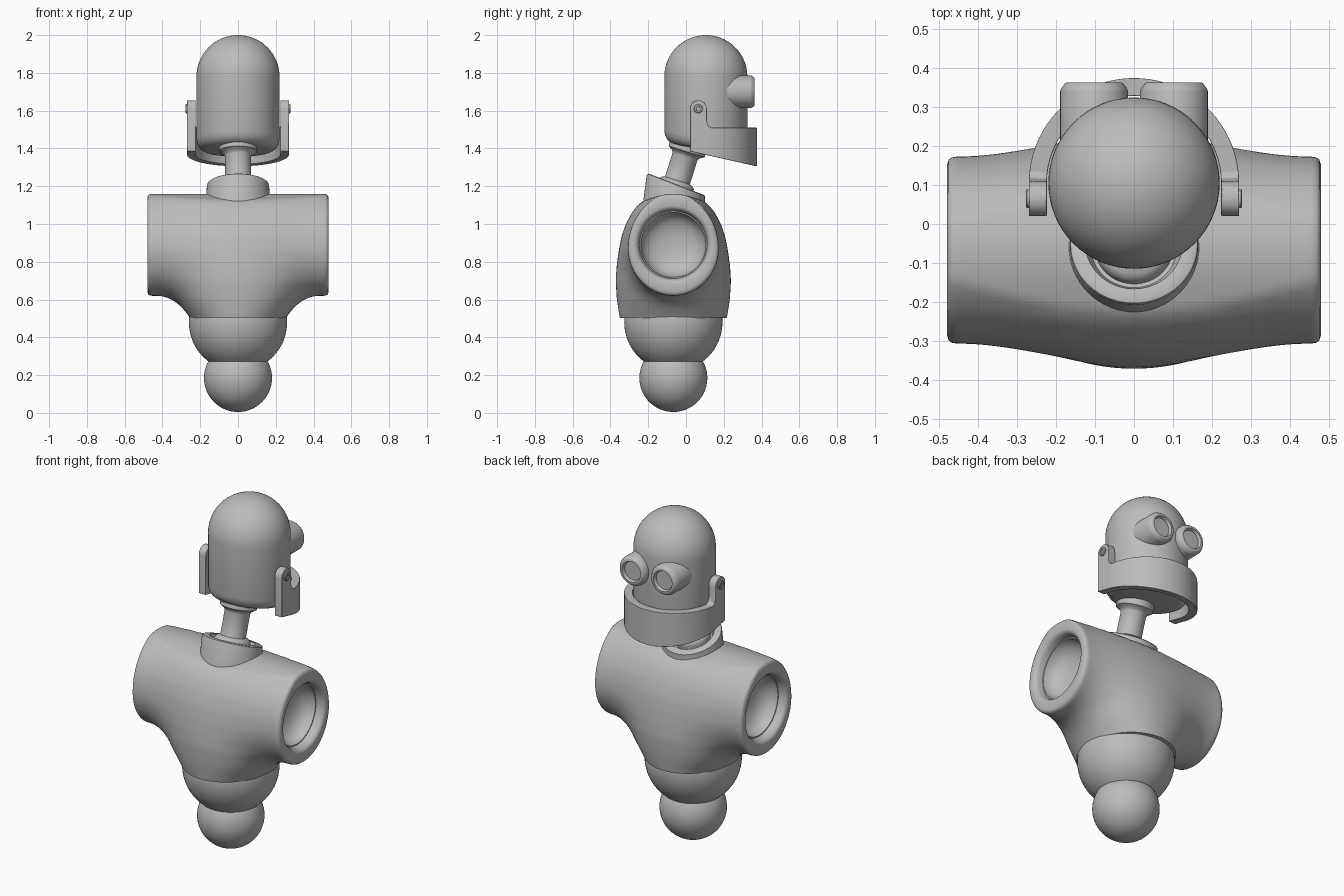
import bpy, bmesh, math
from mathutils import Vector, Matrix

if "Cube" in bpy.data.objects:
    bpy.data.objects.remove(bpy.data.objects["Cube"])

grey = bpy.data.materials.new("plain_grey")
grey.diffuse_color = (0.5, 0.5, 0.5, 1)
grey.use_nodes = True
grey.node_tree.nodes["Principled BSDF"].inputs["Base Color"].default_value = grey.diffuse_color
CY = -0.067                      # body axis in y
TAU = 2 * math.pi


def finish(name, bm, bevel=0, angle=35):
    bmesh.ops.remove_doubles(bm, verts=bm.verts, dist=1e-5)
    bmesh.ops.recalc_face_normals(bm, faces=bm.faces)
    me = bpy.data.meshes.new(name)
    bm.to_mesh(me)
    bm.free()
    me.materials.append(grey)
    me.shade_smooth()
    me.set_sharp_from_angle(angle=math.radians(angle))
    ob = bpy.data.objects.new(name, me)
    bpy.context.collection.objects.link(ob)
    if bevel:
        m = ob.modifiers.new("soft_edges", 'BEVEL')
        m.width, m.segments, m.limit_method = bevel, 2, 'ANGLE'
        m.harden_normals = True
    return ob


def loft(rings, cap=True):
    """Bridge closed rings of equal length, capping both ends."""
    bm = bmesh.new()
    vs = [[bm.verts.new(p) for p in r] for r in rings]
    n = len(rings[0])
    for a, b in zip(vs, vs[1:]):
        for i in range(n):
            j = (i + 1) % n
            bm.faces.new((a[i], a[j], b[j], b[i]))
    if cap:
        bm.faces.new(vs[0])
        bm.faces.new(vs[-1])
    return bm


def revolve(name, profile, origin, axis, n=64):
    """Turn (radius, distance along axis) points around an axis."""
    mat = Matrix.Translation(origin) @ Vector((0, 0, 1)).rotation_difference(Vector(axis)).to_matrix().to_4x4()
    rings = [[mat @ Vector((r * math.cos(TAU * i / n), r * math.sin(TAU * i / n), t))
              for i in range(n)] for r, t in profile]
    return finish(name, loft(rings))


def ball(name, r, loc):
    bm = bmesh.new()
    bmesh.ops.create_uvsphere(bm, u_segments=64, v_segments=32, radius=r,
                              matrix=Matrix.Translation(loc))
    return finish(name, bm)


def interp(table, z):
    if z <= table[0][0]:
        return table[0][1]
    for (a, u), (b, v) in zip(table, table[1:]):
        if z <= b:
            t = (z - a) / (b - a)
            return u + (v - u) * t
    return table[-1][1]


# Lower body: two stacked balls
ball("base_ball", 0.18, (0, CY, 0.185))
ball("waist_ball", 0.26, (0, CY, 0.48))

# Torso: egg-shaped shoulder tube blended with a flared trunk
WIDTH = [(0.4, 0.21), (0.5, 0.25), (0.6, 0.33), (0.7, 0.40), (0.85, 0.48), (1.0, 0.48), (1.155, 0.4)]
DEPTH = [(0.4, 0.255), (0.5, 0.283), (0.6, 0.299), (0.7, 0.305), (0.78, 0.300), (0.85, 0.287),
         (0.93, 0.268), (1.0, 0.242), (1.06, 0.208), (1.1, 0.175), (1.155, 0.1)]
ZC = 0.87


def torso_field(x, y, z):
    dz = z - ZC
    tube = (math.hypot(y / 0.24, dz / (0.285 if dz > 0 else 0.25)) - 1) * 0.24
    w, d = interp(WIDTH, z), interp(DEPTH, z)
    trunk = (math.hypot(x / w, y / d) - 1) * min(w, d)
    trunk = max(trunk, 0.38 - z, z - 1.11)
    k = 0.08
    h = max(k - abs(tube - trunk), 0) / k
    return min(tube, trunk) - h * h * k / 4


N = 96


def torso_radii(x):
    out = []
    for i in range(N):
        c, s = math.cos(TAU * i / N), math.sin(TAU * i / N)
        lo, hi = 0.0, 0.8
        for _ in range(22):
            m = (lo + hi) / 2
            lo, hi = (m, hi) if torso_field(x, m * c, ZC + m * s) < 0 else (lo, m)
        out.append(lo)
    return out


def ring_at(x, radii, zc=ZC):
    return [(x, CY + r * math.cos(TAU * i / N), zc + r * math.sin(TAU * i / N))
            for i, r in enumerate(radii)]


middle = [ring_at(x, torso_radii(abs(x))) for x in [0.455 * i / 28 for i in range(-28, 29)]]
egg = torso_radii(0.455)
rim = [ring_at(0.468, [r - 0.002 for r in egg]), ring_at(0.476, [r - 0.008 for r in egg]),
       ring_at(0.48, [r - 0.02 for r in egg])]
# rounded lip, then a shallow round socket
for x, r in [(0.48, 0.205), (0.476, 0.194), (0.466, 0.186), (0.45, 0.181), (0.43, 0.178), (0.43, 0.172),
             (0.40, 0.165), (0.37, 0.145), (0.35, 0.115), (0.337, 0.075), (0.332, 0.035), (0.33, 0.005)]:
    rim.append(ring_at(x, [r] * N, 0.89))
left = [[(-x, y, z) for x, y, z in r] for r in reversed(rim)]
bm = loft(left + middle + rim)
cut = bmesh.ops.bisect_plane(bm, geom=bm.verts[:] + bm.edges[:] + bm.faces[:],
                             plane_co=(0, 0, 0.503), plane_no=(0, 0, -1), clear_outer=True)
bmesh.ops.holes_fill(bm, edges=[e for e in bm.edges if e.is_boundary], sides=0)
finish("torso", bm)

# Collar: upright base rising to a tilted, hollow top
TILT = Vector((0, 0.36, 0.93)).normalized()


def collar_ring(r, t, level=None, n=64):
    pts = []
    for i in range(n):
        c, s = math.cos(TAU * i / n), math.sin(TAU * i / n)
        if level is not None:
            pts.append((r * c, CY + r * s, level))
        else:
            pts.append(Vector((r * c, -0.05 + r * s * TILT.z, 1.21 - r * s * TILT.y)) + TILT * t)
    return pts


finish("collar", loft([collar_ring(0.175, 0, 1.0), collar_ring(0.165, -0.012), collar_ring(0.163, -0.004),
                       collar_ring(0.157, 0), collar_ring(0.125, 0), collar_ring(0.12, -0.01),
                       collar_ring(0.11, -0.03)]))

# Neck: flared at both ends
revolve("neck", [(0.10, -0.03), (0.10, 0.012), (0.096, 0.025), (0.085, 0.036), (0.07, 0.043), (0.069, 0.05),
                 (0.069, 0.175), (0.075, 0.187), (0.09, 0.197), (0.10, 0.203), (0.10, 0.26)],
        (0, -0.058, 1.19), (0, 0.3, 0.95))

# Head: capsule with a domed top and sloping underside
HY, HR = 0.105, 0.22
rings = []


def head_ring(r, z, slope):
    return [(r * math.cos(TAU * i / 64), HY + r * math.sin(TAU * i / 64),
             z - slope * (HY + r * math.sin(TAU * i / 64))) for i in range(64)]


for r, dz in [(0.005, 0), (0.165, 0), (0.185, 0.004), (0.203, 0.016), (0.215, 0.035), (HR, 0.06)]:
    rings.append(head_ring(r, 1.41 + dz, 0.2))
for i in range(17):
    a = math.pi / 2 * i / 16
    rings.append(head_ring(max(HR * math.cos(a), 0.002), 1.78 + HR * math.sin(a), 0))
finish("head", loft(rings))

# Jaw: U-shaped band with raised hinge tabs at its ends
side = [(0.02, 1.61), (0.023, 1.627), (0.033, 1.643), (0.048, 1.653), (0.065, 1.655), (0.082, 1.653),
        (0.097, 1.643), (0.107, 1.627), (0.11, 1.61), (0.1115, 1.54), (0.119, 1.52), (0.135, 1.51)]
RO, RI = 0.27, 0.224
cols = []                        # (angle around the head, straight y or None, top z)
for y, z in side:
    cols.append((0, y, z) if y <= HY else (math.asin((y - HY) / RO), None, z))
a0 = cols[-1][0]
cols += [(a0 + (math.pi / 2 - a0) * i / 18, None, 1.51) for i in range(1, 19)]


def jaw_section(a, y, zt, sx):
    ring = []
    for r, top in [(RO, 0), (RO, 1), (RI, 1), (RI, 0)]:
        py = y if y is not None else HY + r * math.sin(a)
        ring.append((sx * r * math.cos(a), py, zt if top else 1.385 - 0.225 * (py - 0.02)))
    return ring


jaw = [jaw_section(*c, 1) for c in cols] + [jaw_section(*c, -1) for c in reversed(cols[:-1])]
finish("jaw", loft(jaw), bevel=0.006)

# Hinge bolts and eyes on each side
for sx, label in ((1, "right"), (-1, "left")):
    revolve("hinge_bolt_" + label, [(0.024, 0), (0.024, 0.008), (0.02, 0.011), (0.012, 0.011),
                                    (0.011, 0.006), (0.002, 0.006)], (sx * 0.267, 0.065, 1.61), (sx, 0, 0), 24)
    revolve("eye_" + label, [(0.087, 0), (0.087, 0.19), (0.085, 0.195), (0.075, 0.209), (0.072, 0.211),
                             (0.06, 0.211), (0.056, 0.203), (0.054, 0.194), (0.002, 0.194)],
            (sx * 0.1025, 0.152, 1.70), (0, 1, 0), 48)
